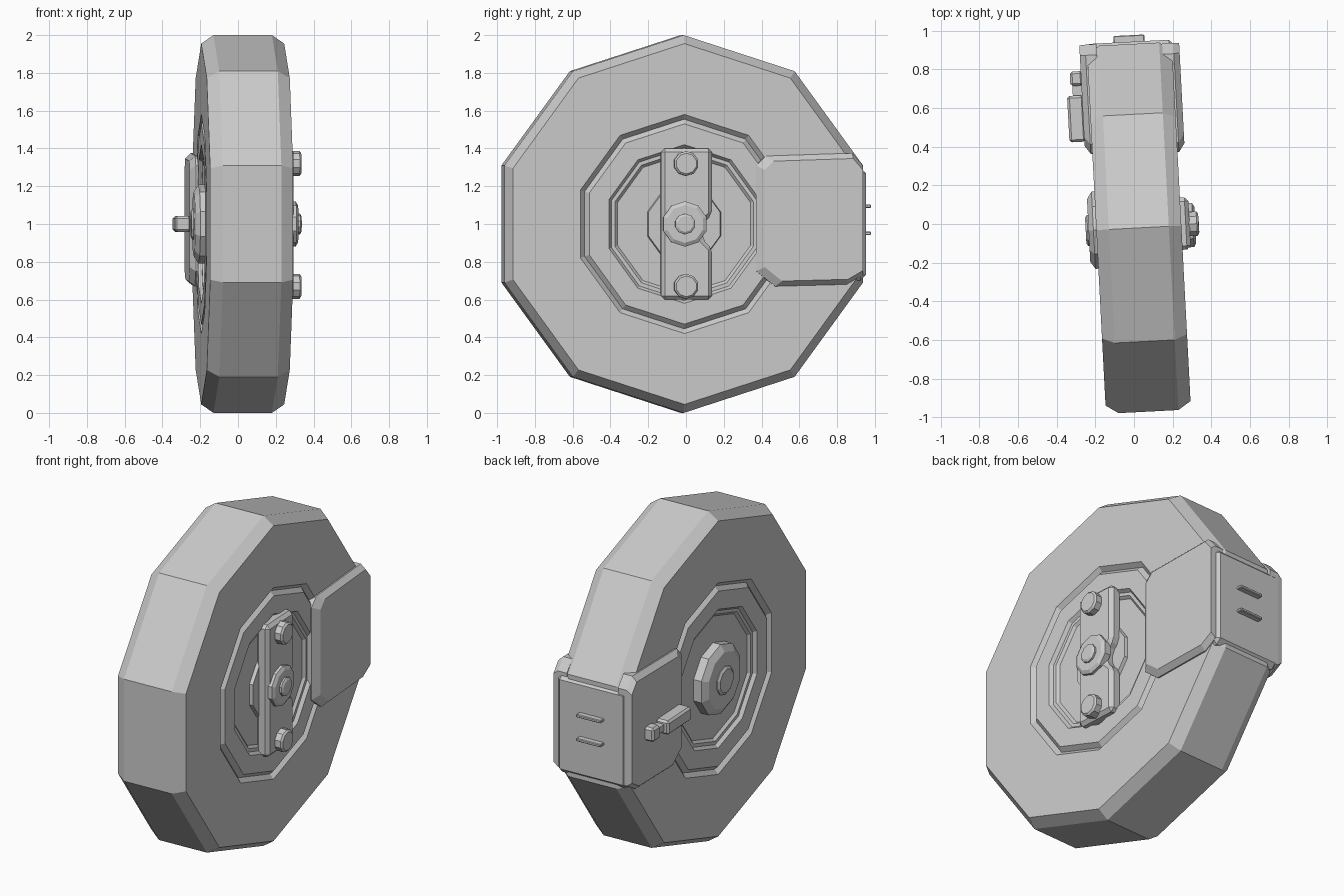
import bpy, bmesh, math
from mathutils import Matrix, Vector

if "Cube" in bpy.data.objects:
    bpy.data.objects.remove(bpy.data.objects["Cube"])

GREY = (0.6, 0.6, 0.6, 1.0)
grey = bpy.data.materials.new("plain grey")
grey.use_nodes = True
grey.diffuse_color = GREY
grey.node_tree.nodes["Principled BSDF"].inputs["Base Color"].default_value = GREY

# Parts are modelled around the axle (local x), then placed with a slight steer
PLACE = Matrix.Translation((0.025, -0.02, 1.0)) @ Matrix.Rotation(math.radians(3), 4, "Z")


def finish(name, bm, bevel=0.0):
    bmesh.ops.recalc_face_normals(bm, faces=bm.faces)
    mesh = bpy.data.meshes.new(name)
    bm.to_mesh(mesh)
    bm.free()
    mesh.materials.append(grey)
    obj = bpy.data.objects.new(name, mesh)
    bpy.context.collection.objects.link(obj)
    obj.matrix_world = PLACE
    if bevel:
        mod = obj.modifiers.new("edge chamfer", "BEVEL")
        mod.width = bevel
        mod.segments = 1
        mod.limit_method = "ANGLE"
        mod.angle_limit = math.radians(40)
    return obj


def loft(name, rings, bevel=0.0):
    """Skin a list of equally long point rings and cap both ends."""
    bm = bmesh.new()
    loops = [[bm.verts.new(p) for p in ring] for ring in rings]
    n = len(loops[0])
    for a, b in zip(loops, loops[1:]):
        for i in range(n):
            j = (i + 1) % n
            bm.faces.new((a[i], a[j], b[j], b[i]))
    bm.faces.new(loops[0])
    bm.faces.new(loops[-1])
    return finish(name, bm, bevel)


def lathe(name, profile, y=0.0, z=0.0, sides=10):
    """Revolve (x, radius) pairs around the x direction."""
    angles = [math.tau * i / sides for i in range(sides)]
    return loft(name, [[(x, y + r * math.sin(a), z + r * math.cos(a)) for a in angles]
                       for x, r in profile])


def plate(name, outline, layers, pivot=(0, 0), bevel=0.0):
    """Stack a (y, z) outline at (x, scale) layers, scaled about a pivot."""
    py, pz = pivot
    return loft(name, [[(x, py + (y - py) * s, pz + (z - pz) * s) for y, z in outline]
                       for x, s in layers], bevel)


def box(name, low, high, bevel=0.0):
    low, high = Vector(low), Vector(high)
    bm = bmesh.new()
    bmesh.ops.create_cube(bm, size=1)
    for v in bm.verts:
        v.co = (low + high) / 2 + v.co * (high - low)
    return finish(name, bm, bevel)


# Tyre and rim: mirrored half profile with V groove and stepped recess
half = [(0.205, 0.18), (0.205, 0.20), (0.185, 0.205), (0.185, 0.37),
        (0.20, 0.385), (0.20, 0.405), (0.22, 0.42), (0.22, 0.53),
        (0.195, 0.555), (0.22, 0.58), (0.22, 0.955), (0.155, 1.0)]
lathe("tyre_and_rim", [(-x, r) for x, r in half] + half[::-1])

# Axle cap on the inner side
lathe("inner_hub", [(-0.18, 0.21), (-0.235, 0.21), (-0.26, 0.17)])
lathe("inner_hub_cap", [(-0.25, 0.085), (-0.265, 0.085), (-0.275, 0.07)])

# Fork bar on the outer side, with a notch beside the hub
bar = [(-0.12, -0.40), (0.15, -0.40), (0.15, -0.13), (0.10, -0.08),
       (0.10, 0.0), (0.15, 0.05), (0.15, 0.40), (-0.12, 0.40)]
plate("fork_bar", [(y - 0.005, z) for y, z in bar], [(0.18, 1), (0.263, 1)], bevel=0.02)
lathe("outer_hub", [(0.24, 0.12), (0.28, 0.12), (0.292, 0.10)])
lathe("outer_hub_cap", [(0.28, 0.055), (0.303, 0.055), (0.311, 0.042)])
for label, z in (("upper", 0.32), ("lower", -0.33)):
    lathe(label + "_bolt", [(0.25, 0.066), (0.30, 0.066), (0.31, 0.055)], 0.006, z)

# Brake clamp: two side plates joined by a back plate
cheek = [(0.38, -0.25), (0.48, -0.33), (0.86, -0.32), (0.945, -0.27),
         (0.945, 0.31), (0.89, 0.375), (0.43, 0.36), (0.38, 0.31)]
for label, side in (("left", 1), ("right", -1)):
    shift = -0.015 * (side - 1)
    plate(label + "_clamp_plate", [(y + shift * 0.5, z) for y, z in cheek],
          [(side * 0.17, 1), (side * 0.228, 1), (side * 0.258, 0.92)], pivot=(0.93, 0.02))
box("clamp_back_plate", (-0.235, 0.86, -0.3), (0.235, 0.963, 0.3), 0.03)

# Two small prongs on the back plate
for label, z in (("upper", 0.095), ("lower", -0.05)):
    box(label + "_prong", (-0.08, 0.95, z - 0.009), (0.08, 0.997, z + 0.009), 0.004)

# Lever on the inner clamp plate
box("lever_handle", (-0.335, 0.46, -0.042), (-0.25, 0.70, 0.042), 0.012)
box("lever_neck", (-0.305, 0.68, -0.02), (-0.25, 0.78, 0.02))
box("lever_knob", (-0.315, 0.75, -0.042), (-0.25, 0.825, 0.042), 0.012)
